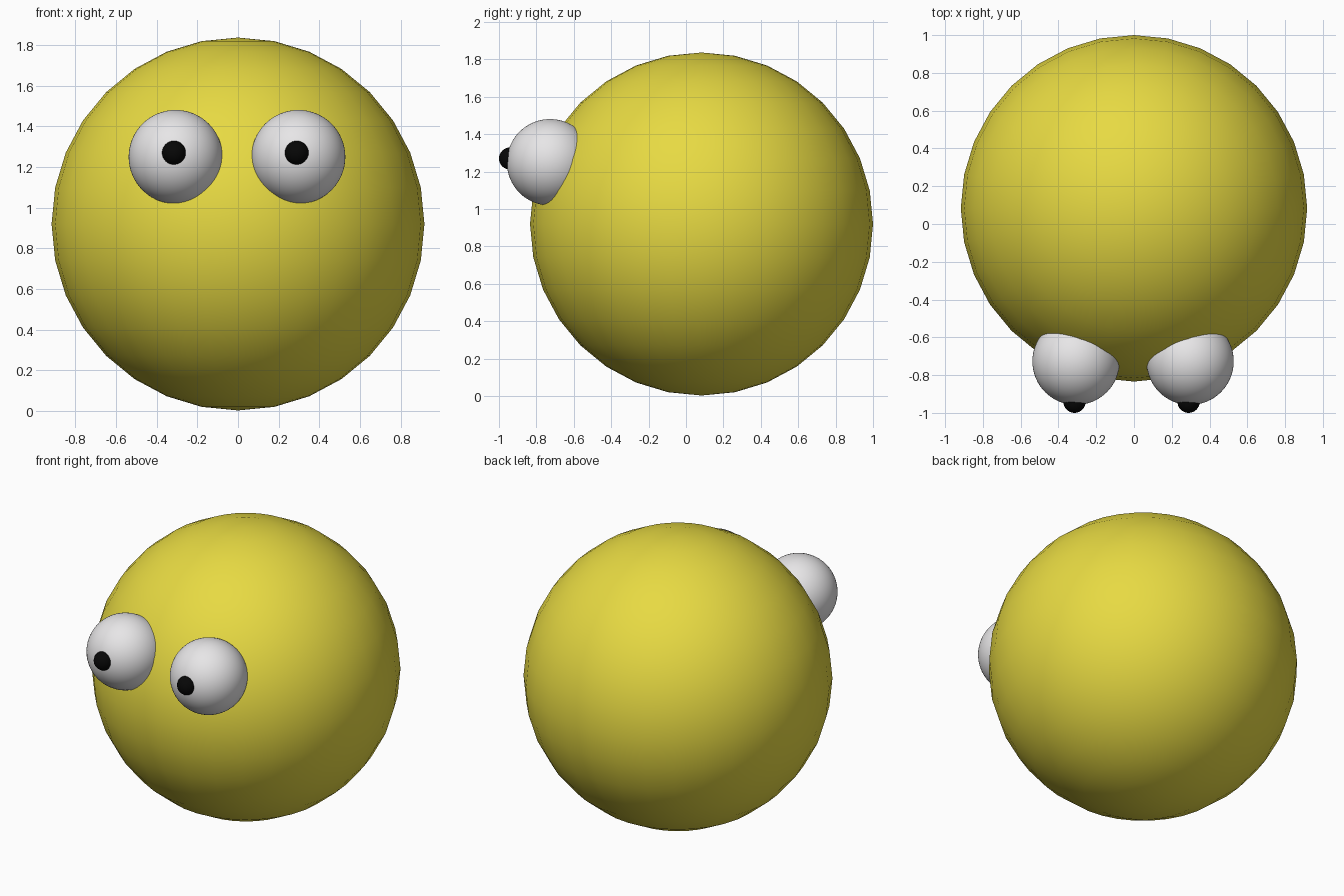
import bpy

if "Cube" in bpy.data.objects:
    bpy.data.objects.remove(bpy.data.objects["Cube"])


def material(name, rgb):
    m = bpy.data.materials.new(name)
    m.diffuse_color = (*rgb, 1.0)
    m.use_nodes = True
    m.node_tree.nodes["Principled BSDF"].inputs["Base Color"].default_value = m.diffuse_color
    return m


yellow = material("yellow", (0.80, 0.70, 0.055))
white = material("white", (0.80, 0.79, 0.80))
black = material("black", (0.002, 0.002, 0.002))


def ball(name, centre, radius, mat, segments, rings):
    bpy.ops.mesh.primitive_uv_sphere_add(
        segments=segments, ring_count=rings, radius=radius, location=centre)
    ob = bpy.context.object
    ob.name = name
    ob.data.materials.append(mat)
    bpy.ops.object.shade_smooth()
    return ob


# Round body, coarse outline with smooth shading
ball("body", (0, 0.083, 0.92), 0.917, yellow, 32, 16)

# Bulging eyes with a small pupil on the front of each
for side, x in (("left", -0.307), ("right", 0.297)):
    ball(side + "_eye", (x, -0.727, 1.25), 0.231, white, 64, 32)
    ball(side + "_pupil", (x - 0.008, -0.941, 1.27), 0.059, black, 32, 16)
